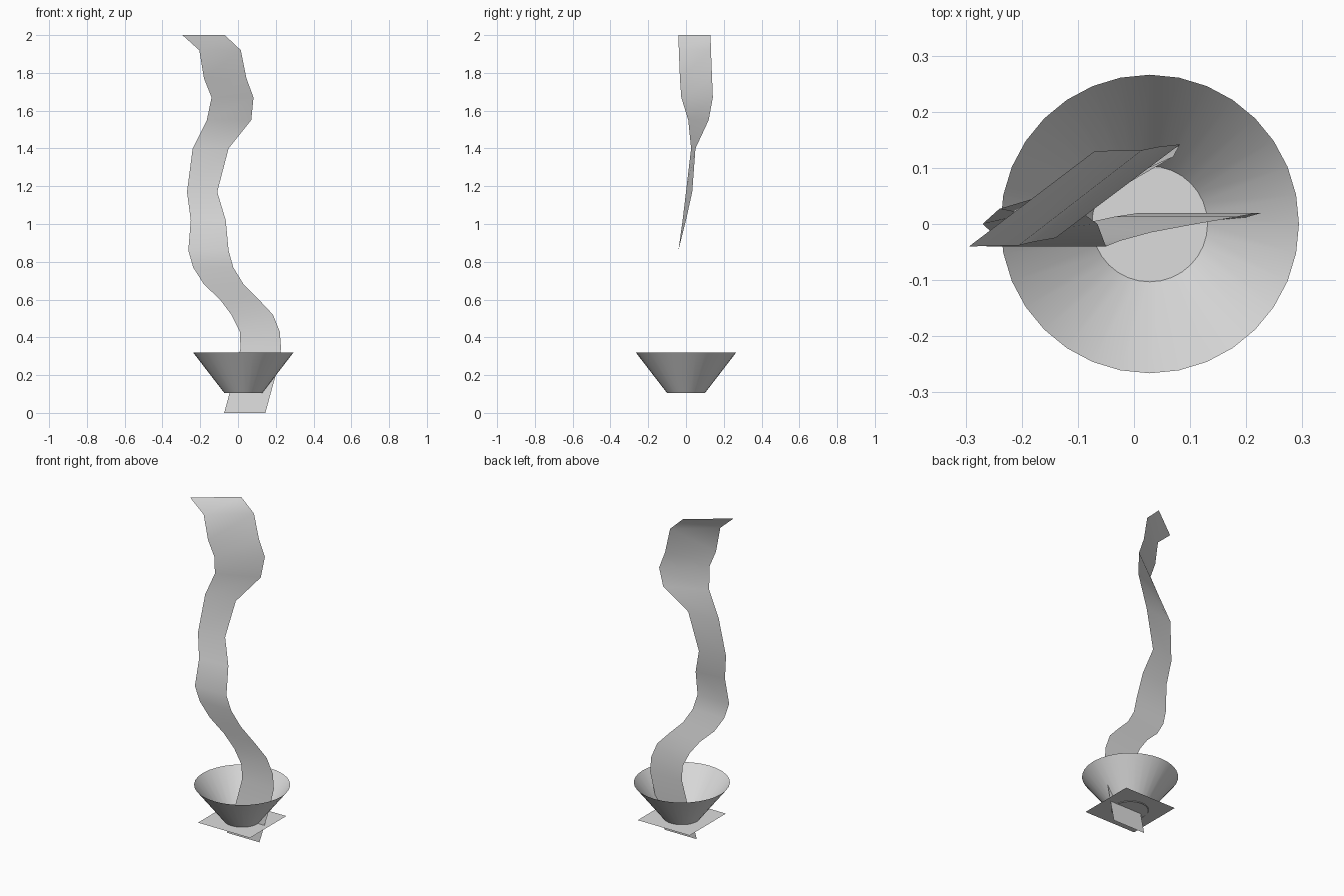
import bpy
import bmesh
import math
from mathutils import Matrix, Vector

default_cube = bpy.data.objects.get("Cube")
if default_cube:
    bpy.data.objects.remove(default_cube, do_unlink=True)

CENTRE_X = 0.028
BASE_Z = 0.105


def make_material(name, colour):
    material = bpy.data.materials.new(name)
    material.use_nodes = True
    material.diffuse_color = colour
    material.node_tree.nodes["Principled BSDF"].inputs["Base Color"].default_value = colour
    return material


def finish(bm, name, material, smooth=True):
    """Turn a bmesh into a named object with one material."""
    mesh = bpy.data.meshes.new(name)
    for face in bm.faces:
        face.smooth = smooth
    bm.to_mesh(mesh)
    bm.free()
    mesh.materials.append(material)
    obj = bpy.data.objects.new(name, mesh)
    bpy.context.collection.objects.link(obj)
    return obj


light_grey = make_material("light grey", (0.72, 0.72, 0.72, 1.0))

# Bowl: open flared frustum
bm = bmesh.new()
bmesh.ops.create_cone(
    bm, cap_ends=False, segments=32, radius1=0.10, radius2=0.266, depth=0.215,
    matrix=Matrix.Translation((CENTRE_X, 0, BASE_Z + 0.1075)))
finish(bm, "flared_bowl", light_grey)

# Base: thin square sheet just above the lower rim of the bowl
bm = bmesh.new()
bmesh.ops.create_grid(
    bm, x_segments=1, y_segments=1, size=0.175,
    matrix=Matrix.Translation((CENTRE_X, 0, BASE_Z + 0.004)))
finish(bm, "square_base", light_grey, smooth=False)

# Smoke ribbon, lower part: height, left x, right x, shared y
lower = [
    (0, -.073, .145, 0), (.1, -.046, .172, .005), (.2, -.02, .2, .012),
    (.34, .013, .228, .02), (.43, .01, .221, .02), (.52, -.035, .185, .013),
    (.6, -.095, .11, 0), (.68, -.18, .03, -.015), (.77, -.237, -.025, -.03),
    (.86, -.263, -.05, -.04),
]
# Upper part twists: height, left x, right x, left y, right y
upper = [
    (1.02, -.25, -.065, -.018, .0), (1.17, -.27, -.11, .0, .033),
    (1.4, -.24, -.05, .027, .05), (1.55, -.165, .07, .012, .12),
    (1.67, -.14, .082, -.025, .142), (1.77, -.18, .045, -.032, .138),
    (1.92, -.205, .015, -.038, .132), (2, -.294, -.07, -.04, .13),
]
rungs = [(z, a, b, y, y) for z, a, b, y in lower] + upper

bm = bmesh.new()
previous = None
for z, left_x, right_x, left_y, right_y in rungs:
    pair = (bm.verts.new((left_x, left_y, z)), bm.verts.new((right_x, right_y, z)))
    if previous:
        bm.faces.new((previous[0], previous[1], pair[1], pair[0]))
    previous = pair
finish(bm, "smoke_ribbon", light_grey)
